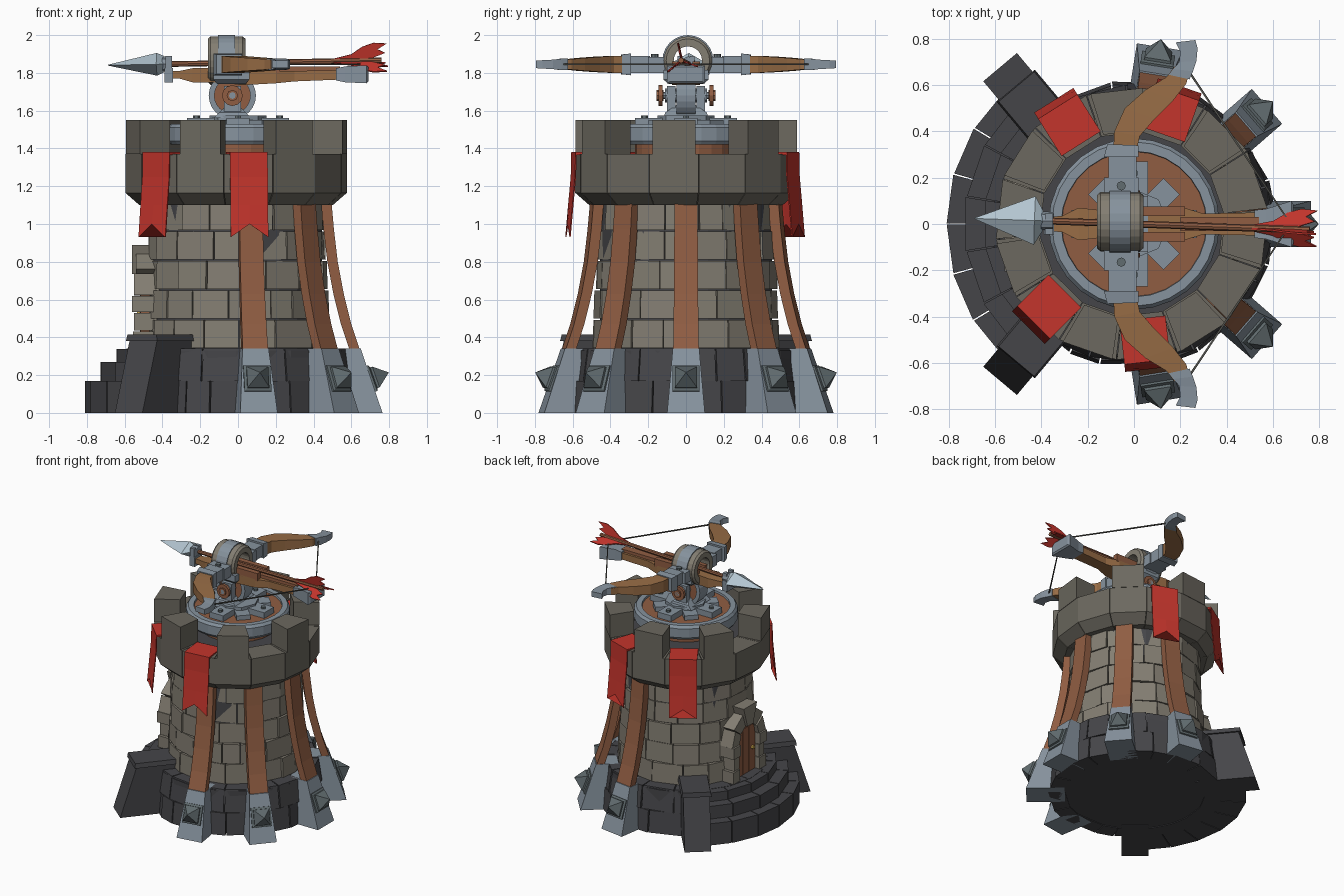
import bpy, bmesh, random
from math import pi, cos, sin, radians
from mathutils import Matrix, Vector

if "Cube" in bpy.data.objects:
    bpy.data.objects.remove(bpy.data.objects["Cube"])

random.seed(4)
T, R = Matrix.Translation, Matrix.Rotation
CX = -0.01                                                        # tower axis
AX = Matrix(((0, 0, 1, 0), (1, 0, 0, 0), (0, 1, 0, 0), (0, 0, 0, 1)))   # local z -> x
MIR = Matrix.Diagonal((1, -1, 1, 1))
TOWER = T((CX, 0, 0))

def material(name, *rgb):
    m = bpy.data.materials.new(name)
    m.diffuse_color = (*rgb, 1)
    m.use_nodes = True
    m.node_tree.nodes["Principled BSDF"].inputs["Base Color"].default_value = m.diffuse_color
    return m

STONE = material("wall_stone", .23, .21, .17)
PARAPET = material("parapet_stone", .15, .14, .115)
DARK = material("dark_stone", .06, .06, .066)
METAL = material("metal", .24, .29, .34)
IRON = material("iron", .12, .15, .16)
STEEL = material("bright_steel", .45, .56, .63)
WOOD = material("wood", .28, .11, .055)
BOW = material("bow_wood", .31, .15, .06)
RED = material("red_cloth", .55, .035, .025)
GOLD = material("gold", .7, .45, .08)
STRING = material("string", .08, .08, .07)

def part(name, pieces, mat, frames=(Matrix(),)):
    """Loft every piece (rows of points, wrap flag) once per frame into one object."""
    bm = bmesh.new()
    for M in frames:
        for rows, wrap in pieces:
            vs = [[bm.verts.new(M @ Vector(p)) for p in row] for row in rows]
            n, k = len(vs), len(vs[0])
            for i in range(n if wrap else n - 1):
                a, b = vs[i], vs[(i + 1) % n]
                for j in range(k):
                    bm.faces.new((a[j], a[(j + 1) % k], b[(j + 1) % k], b[j]))
            if not wrap:
                bm.faces.new(vs[0])
                bm.faces.new(vs[-1])
    bmesh.ops.dissolve_degenerate(bm, dist=1e-5, edges=bm.edges)
    bmesh.ops.recalc_face_normals(bm, faces=bm.faces)
    me = bpy.data.meshes.new(name)
    bm.to_mesh(me)
    bm.free()
    me.materials.append(mat)
    ob = bpy.data.objects.new(name, me)
    bpy.context.collection.objects.link(ob)
    return ob

def wedge(profile, a0, a1, n=1):      # (r, z) profile swept through an arc
    angs = [a0 + (a1 - a0) * i / n for i in range(n + 1)]
    return [[(r * cos(a), r * sin(a), z) for r, z in profile] for a in angs], False

def lathe(profile, n=24):             # (r, z) profile swept all the way round
    angs = [2 * pi * i / n for i in range(n)]
    return [[(r * cos(a), r * sin(a), z) for r, z in profile] for a in angs], True

def rect(r0, r1, z0, z1):
    return [(r0, z0), (r1, z0), (r1, z1), (r0, z1)]

def disc(r, z0, z1, n=24):            # solid cylinder
    return [[(r * cos(2 * pi * i / n), r * sin(2 * pi * i / n), z) for i in range(n)] for z in (z0, z1)], False

def xsec(x, hy, z0, z1):              # section across x
    return [(x, -hy, z0), (x, hy, z0), (x, hy, z1), (x, -hy, z1)]

def zsec(z, x0, x1, hy):              # section across z
    return [(x0, -hy, z), (x1, -hy, z), (x1, hy, z), (x0, hy, z)]

def box(x0, x1, y0, y1, z0, z1):
    return [[(x, y0, z0), (x, y1, z0), (x, y1, z1), (x, y0, z1)] for x in (x0, x1)], False

def radial(deg):
    return TOWER @ R(radians(deg), 4, 'Z')

def stone_ring(n, profile, jitter, gap=.006):   # uneven ring of separate blocks
    off = random.random()
    cuts = [2 * pi * (i + off + random.uniform(-.2, .2)) / n for i in range(n)]
    cuts.append(cuts[0] + 2 * pi)
    out = []
    for a, b in zip(cuts, cuts[1:]):
        d = random.uniform(-jitter, jitter)
        out.append(wedge([(r + (d if i in (1, 2) else 0), z) for i, (r, z) in enumerate(profile)], a + gap, b - gap))
    return out

# tower core, stone courses and dark footing
part("tower_core", [disc(.58, .005, .33), disc(.455, .33, 1.36)], DARK, [TOWER])
wall = []
for i in range(5):
    z0 = .34 + i * .156
    ra, rb = .495 - .007 * i, .49 - .007 * i
    wall += stone_ring(16, [(.42, z0 + .003), (ra, z0 + .003), (rb, z0 + .153), (.42, z0 + .153)], .007)
part("wall_blocks", wall, STONE, [TOWER])
foot = stone_ring(18, [(.5, 0), (.62, 0), (.605, .168), (.5, .168)], .005)
foot += stone_ring(18, [(.44, .17), (.605, .17), (.58, .34), (.44, .34)], .005)
part("footing_blocks", foot, DARK, [TOWER])

# parapet with seven merlons
STEP, C0 = 360 / 7, -83.5
crenels = [C0 + STEP * i for i in range(7)]
hw = radians(STEP / 4)
body = [(.40, 1.10), (.515, 1.10), (.59, 1.165), (.59, 1.37), (.40, 1.37)]
part("parapet_ring", [wedge(body, -hw + .003, hw - .003), wedge(body, hw + .003, 3 * hw - .003)],
     PARAPET, [radial(a) for a in crenels])
part("merlons", [wedge(rect(.405, .59, 1.37, 1.55), -hw + .03, hw - .03)], PARAPET,
     [radial(a + STEP / 2) for a in crenels])

# swallow-tailed banners draped over four crenels
def cloth(x, z, hy, notch=0):
    return [(x, -hy, z), (x, 0, z + notch), (x, hy, z), (x - .006, hy, z), (x - .006, 0, z + notch), (x - .006, -hy, z)]
drape = [cloth(.60, 1.38, .1), cloth(.603, 1.25, .1), cloth(.617, 1.1, .1), cloth(.632, .93, .1, .07)]
part("banners", [(drape, False), box(.41, .60, -.1, .1, 1.365, 1.38)], RED,
     [radial(crenels[i]) for i in (0, 3, 4, 6)])

# metal-shod buttresses with spikes and curved timber braces
butt = [radial(a) for a in (-81, -41, 0, 41, 81)]
part("buttress_shoes", [([zsec(0, .5, .775, .1), zsec(.34, .5, .66, .07)], False)], METAL, butt)
def sq(x, h):
    return xsec(x, h, -h, h)
tilt = T((.712, 0, .18)) @ R(-.34, 4, 'Y')
part("buttress_spikes", [([sq(-.03, .072), sq(.012, .072), sq(.018, .058), sq(.03, .058), sq(.1, .002)], False)],
     IRON, [b @ tilt for b in butt])
brace = [zsec(z, r - .055, r, h) for z, r, h in
         ((.32, .66, .068), (.47, .61, .066), (.63, .57, .064), (.8, .538, .063), (.97, .518, .062), (1.14, .503, .06))]
part("timber_braces", [(brace, False)], WOOD, butt)

# entrance steps between two sloped piers
steps = []
for r, z0, z1, n in ((.80, 0, .17, 6), (.725, .1, .27, 5), (.64, .2, .338, 5)):
    for i in range(n):
        a, w = -.82 + 1.64 * i / n, 1.64 / n
        steps.append(wedge(rect(.5, r + random.uniform(-.005, .004), z0, z1), a + .004, a + w - .004))
part("entrance_steps", steps, DARK, [radial(180)])
part("step_piers", [([zsec(0, .45, .885, .095), zsec(.38, .45, .765, .095)], False),
                    ([zsec(.38, .44, .78, .108), zsec(.415, .44, .775, .1)], False)], DARK, [radial(130), radial(230)])

# arched door with stone surround
arch = [(.125 * cos(pi * i / 8), .62 + .125 * sin(pi * i / 8)) for i in range(9)]
outline = [(-.125, .34), (.125, .34)] + arch
door = radial(180)
part("door", [([[(x, y, z) for y, z in outline] for x in (.43, .505)], False)], WOOD, [door])
part("door_planks", [box(.5, .509, y, y + .07, .345, .7) for y in (-.11, -.035, .04)], WOOD, [door])
part("door_knob", [disc(.014, .5, .525, 8)], GOLD, [door @ T((0, .08, .52)) @ AX])
jambs = [box(.42, x, s * .12, s * w, z0, z1) for s in (-1, 1) for x, w, z0, z1 in
         ((.545, .2, .34, .43), (.54, .185, .435, .53), (.55, .205, .535, .62))]
part("door_jambs", jambs, STONE, [door])
vous = [wedge(rect(.12, (.205, .235, .28, .225, .21)[i], .4, (.54, .53, .55, .535, .54)[i]),
              pi * i / 5 + .015, pi * (i + 1) / 5 - .015) for i in range(5)]
part("door_arch", vous, STONE, [door @ T((0, 0, .62)) @ AX])

# turntable
part("turntable_post", [disc(.27, 1.34, 1.45)], WOOD)
part("turntable_deck", [disc(.325, 1.43, 1.515)], WOOD)
part("turntable_rim", [lathe([(.3, 1.42), (.355, 1.42), (.37, 1.44), (.37, 1.51), (.355, 1.53), (.315, 1.53)], 28)], METAL)
part("deck_plate", [box(-.27, .27, -.06, .06, 1.51, 1.56), box(-.06, .06, -.27, .27, 1.51, 1.56), disc(.15, 1.51, 1.575, 8)], METAL)
part("deck_plate_diagonals", [box(-.23, .23, -.05, .05, 1.51, 1.55)], METAL, [R(a, 4, 'Z') for a in (pi / 4, -pi / 4)])
part("deck_rivets", [disc(.018, 1.55, 1.575, 6)], IRON, [R(i * pi / 2, 4, 'Z') @ T((.22, 0, 0)) for i in range(4)])

# pivot: pedestal, quadrant wheel, axle and knobs
AXLE = T((-.03, 0, 1.68)) @ R(-pi / 2, 4, 'X')
part("pedestal", [([zsec(1.56, -.13, .07, .12), zsec(1.59, -.10, .04, .11), zsec(1.63, -.06, 0, .05)], False)], METAL)
part("pivot_rim", [lathe(rect(.095, .125, -.05, .05))], METAL, [AXLE])
part("pivot_wheel", [disc(.1, -.04, .04)], WOOD, [AXLE])
part("axle", [disc(.04, -.11, .11, 10), disc(.018, -.155, .155, 8)], METAL, [AXLE])
knob = [disc(.045, .118, .148, 12)] + [disc(.013, .118, .148, 6)]
part("axle_knobs", [lathe(rect(.015, .055, .125, .145), 12), disc(.03, .12, .155, 8)], WOOD, [AXLE, MIR @ AXLE])
part("axle_bearings", [box(-.075, .015, .055, .1, 1.59, 1.73)], METAL, [Matrix(), MIR])

# head block and large guide ring
part("head_block", [([zsec(1.74, -.11, .04, .09), zsec(1.765, -.13, .06, .12), zsec(1.815, -.13, .06, .12)], False)], METAL)
RING = T((-.06, .01, 1.865)) @ AX
part("guide_ring", [lathe([(.075, -.1), (.115, -.1), (.128, -.085), (.128, .085), (.115, .1), (.075, .1)])], STONE, [RING])
part("guide_ring_band", [lathe(rect(.12, .135, -.045, .045))], METAL, [RING])

# stock
stock = [xsec(-.38, .03, 1.77, 1.81), xsec(-.31, .035, 1.77, 1.81), xsec(-.24, .07, 1.75, 1.825), xsec(-.1, .055, 1.75, 1.825),
         xsec(.02, .075, 1.735, 1.815), xsec(.2, .075, 1.745, 1.81), xsec(.3, .045, 1.755, 1.81), xsec(.55, .05, 1.765, 1.815)]
part("stock", [(stock, False)], BOW)
part("bolt_rail", [box(-.14, .22, s * .055 - .02, s * .055 + .02, 1.8, 1.86) for s in (-1, 1)] +
     [box(.2, .54, -.03, .03, 1.8, 1.835)], WOOD)
part("stock_tail", [([xsec(.52, .06, 1.76, 1.825), xsec(.57, .065, 1.75, 1.835), xsec(.68, .1, 1.745, 1.84), xsec(.69, .085, 1.755, 1.83)], False)], METAL)
part("stock_nose", [box(-.39, -.345, -.045, .045, 1.75, 1.825), box(-.385, -.35, -.045, -.02, 1.8, 1.89),
                    box(-.385, -.35, .02, .045, 1.8, 1.89)], METAL)

# bow limbs, sockets, tips and string (mirrored)
BOTH = [Matrix(), MIR]
def limb(rows):
    return [[(lx, ly, 1.845 - h), (rx, ry, 1.845 - h), (rx, ry, 1.845 + h), (lx, ly, 1.845 + h)] for lx, ly, rx, ry, h in rows], False
part("bow_limbs", [limb([(-.09, .31, .01, .31, .045), (-.085, .4, .025, .38, .045), (-.04, .5, .09, .455, .04),
                         (.05, .58, .17, .535, .034), (.14, .635, .225, .605, .028), (.175, .68, .245, .67, .024)])], BOW, BOTH)
part("bow_tips", [limb([(.15, .645, .24, .625, .03), (.17, .67, .255, .66, .03), (.195, .7, .27, .705, .025),
                        (.2, .745, .275, .76, .022), (.18, .785, .265, .795, .02)])], METAL, BOTH)
part("bow_sockets", [box(-.13, .02, .11, .2, 1.80, 1.885), box(-.11, .01, .19, .3, 1.80, 1.89),
                     limb([(-.13, .29, .02, .29, .058), (-.115, .345, .02, .34, .052)])], METAL, BOTH)
part("socket_bolts", [disc(.02, 1.88, 1.9, 8)], IRON, [T((-.055, s * .165, 0)) for s in (-1, 1)])
part("bow_string", [limb([(.225, .67, .233, .675, .004), (.66, .02, .668, .02, .004), (.66, 0, .668, 0, .004)])], STRING, BOTH)

# loaded bolt with diamond head and three feather fins
BOLT = T((0, 0, 1.853)) @ R(radians(-2), 4, 'Z') @ R(radians(-1), 4, 'Y')
part("bolt_shaft", [disc(.015, -.4, .76, 8)], WOOD, [BOLT @ AX])
def dia(x, y, z):
    return [(x, -y, 0), (x, 0, -z), (x, y, 0), (x, 0, z)]
part("bolt_head", [([dia(-.69, .002, .002), dia(-.43, .105, .06), dia(-.395, .045, .045)], False)], STEEL, [BOLT])
part("bolt_collar", [lathe(rect(.005, .04, -.4, -.35), 8)], METAL, [BOLT @ AX])
fin = [(.5, .012), (.6, .035), (.66, .075), (.72, .095), (.79, .09), (.74, .06), (.78, .04), (.7, .01)]
part("bolt_fins", [([[(x, y, z) for x, z in fin] for y in (-.004, .004)], False)], RED,
     [BOLT @ R(radians(a), 4, 'X') for a in (10, 130, 250)])
